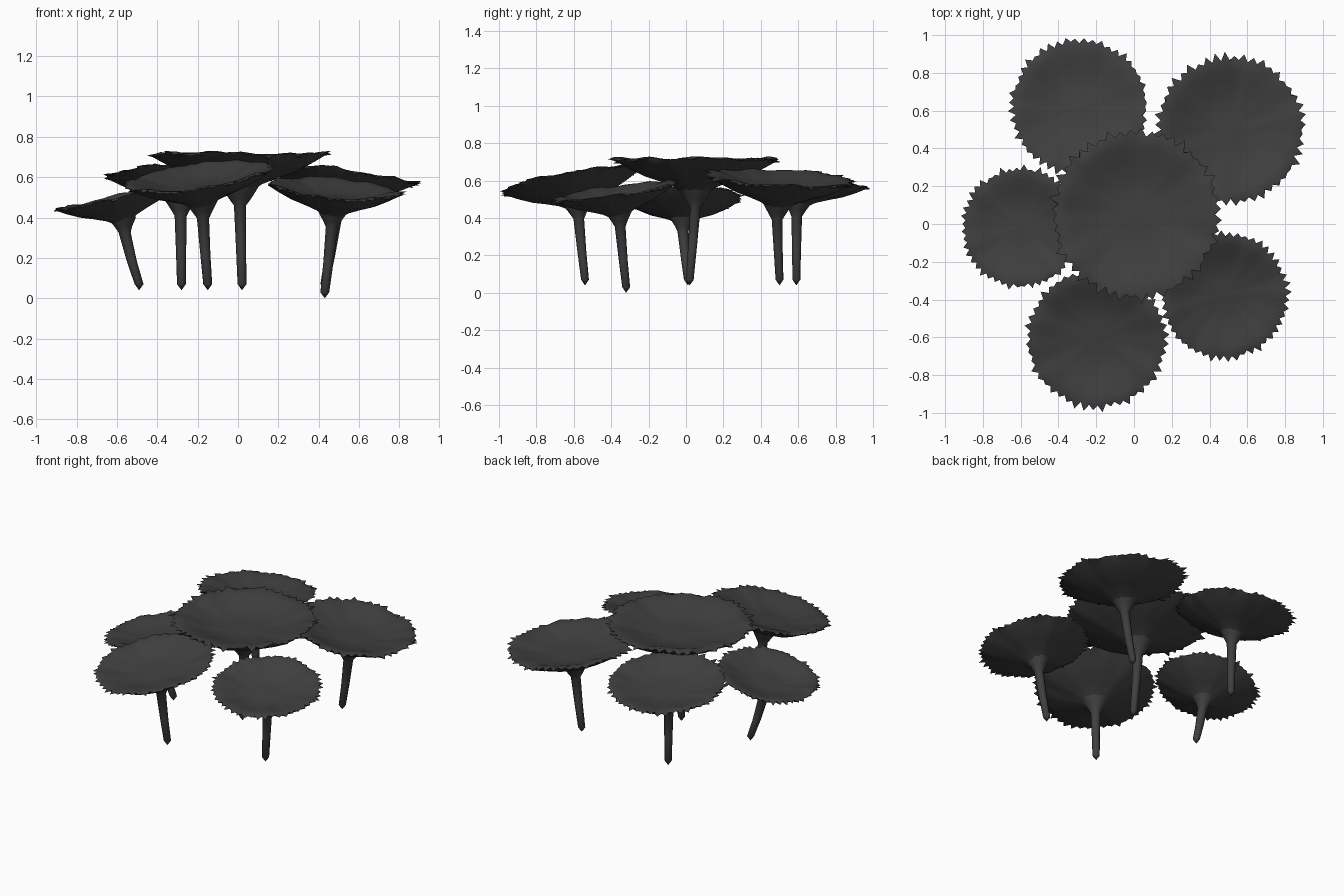
import bpy, bmesh, math, random
from mathutils import Vector

if "Cube" in bpy.data.objects:
    bpy.data.objects.remove(bpy.data.objects["Cube"])

random.seed(4)
dark = bpy.data.materials.new("dark_grey")
dark.diffuse_color = (0.05, 0.05, 0.05, 1)
dark.use_nodes = True
dark.node_tree.nodes["Principled BSDF"].inputs["Base Color"].default_value = dark.diffuse_color


def loft(name, rings):
    """Join rings of points (a ring of one point is a pole) into a smooth mesh."""
    bm = bmesh.new()
    loops = [[bm.verts.new(p) for p in ring] for ring in rings]
    for a, b in zip(loops, loops[1:]):
        n = max(len(a), len(b))
        for i in range(n):
            j = (i + 1) % n
            if len(a) == 1:
                bm.faces.new((a[0], b[j], b[i]))
            elif len(b) == 1:
                bm.faces.new((a[i], a[j], b[0]))
            else:
                bm.faces.new((a[i], a[j], b[j], b[i]))
    bmesh.ops.recalc_face_normals(bm, faces=bm.faces)
    me = bpy.data.meshes.new(name)
    bm.to_mesh(me)
    bm.free()
    ob = bpy.data.objects.new(name, me)
    bpy.context.collection.objects.link(ob)
    me.materials.append(dark)
    bpy.context.view_layer.objects.active = ob
    ob.select_set(True)
    bpy.ops.object.shade_smooth_by_angle(angle=math.radians(50))
    ob.select_set(False)


# cap profile as (radius, height), in units of the cap radius
UNDER = [(0.16, -0.37), (0.24, -0.32), (0.42, -0.25), (0.62, -0.18), (0.8, -0.09), (0.92, -0.02)]
TOP = [(0.91, 0.02), (0.8, 0.0), (0.65, -0.05), (0.45, -0.11), (0.25, -0.13), (0.1, -0.12)]
SEG = 96


def cap(name, c, R, sx, sy):
    nrm = Vector((-sx, -sy, 1)).normalized()
    ex = Vector((1, 0, sx)).normalized()
    ey = nrm.cross(ex)
    ph = [random.uniform(0, 6.28) for _ in range(3)]
    # jagged rim: alternate long and short points
    jag = [(random.uniform(0.96, 1.04), random.uniform(-0.02, 0.025)) if i % 2
           else (random.uniform(0.91, 0.95), random.uniform(0.0, 0.025)) for i in range(SEG)]

    def point(i, r, z):
        a = 2 * math.pi * i / SEG
        wave = r * r * (0.013 * math.sin(3 * a + ph[0]) + 0.012 * math.sin(7 * a + ph[1])
                        + 0.008 * math.sin(13 * a + ph[2]))
        return c + R * (ex * r * math.cos(a) + ey * r * math.sin(a) + nrm * (z + wave))

    rings = [[point(i, r, z) for i in range(SEG)] for r, z in UNDER]
    rings.append([point(i, *jag[i]) for i in range(SEG)])
    rings += [[point(i, r, z) for i in range(SEG)] for r, z in TOP]
    rings.append([c + nrm * R * -0.12])
    loft(name, rings)


def stem(name, base, c, R, sx, sy):
    # straight shaft with a pointed foot, flaring into the cap
    nrm = Vector((-sx, -sy, 1)).normalized()
    neck, flare = c - nrm * R * 0.55, c - nrm * R * 0.3
    stops = [(base + Vector((0, 0, 0.03)), 0.022), (base.lerp(neck, 0.5), 0.025),
             (neck, 0.03), (neck.lerp(flare, 0.35), 0.13 * R), (flare, 0.23 * R)]
    rings = [[base]]
    for p, r in stops:
        rings.append([p + r * Vector((math.cos(k * math.pi / 5), math.sin(k * math.pi / 5), 0))
                      for k in range(10)])
    rings.append([flare])
    loft(name, rings)


# name, stem foot, cap centre, cap radius, cap slope in x and y
MUSHROOMS = [
    ("centre", (0.02, 0.02, 0.04), (0.01, 0.05, 0.71), 0.455, 0.0, 0.0),
    ("back_left", (-0.28, 0.59, 0.04), (-0.29, 0.62, 0.61), 0.37, 0.03, -0.14),
    ("back_right", (0.43, 0.50, 0.04), (0.51, 0.50, 0.61), 0.40, -0.12, -0.06),
    ("left", (-0.49, 0.01, 0.04), (-0.60, -0.02, 0.50), 0.325, 0.22, 0.02),
    ("front", (-0.15, -0.54, 0.04), (-0.20, -0.61, 0.60), 0.38, 0.13, 0.18),
    ("front_right", (0.43, -0.32, 0.0), (0.48, -0.38, 0.54), 0.345, -0.08, 0.15),
]
for name, base, c, R, sx, sy in MUSHROOMS:
    base, c = Vector(base), Vector(c)
    cap(name + "_cap", c, R, sx, sy)
    stem(name + "_stem", base, c, R, sx, sy)
